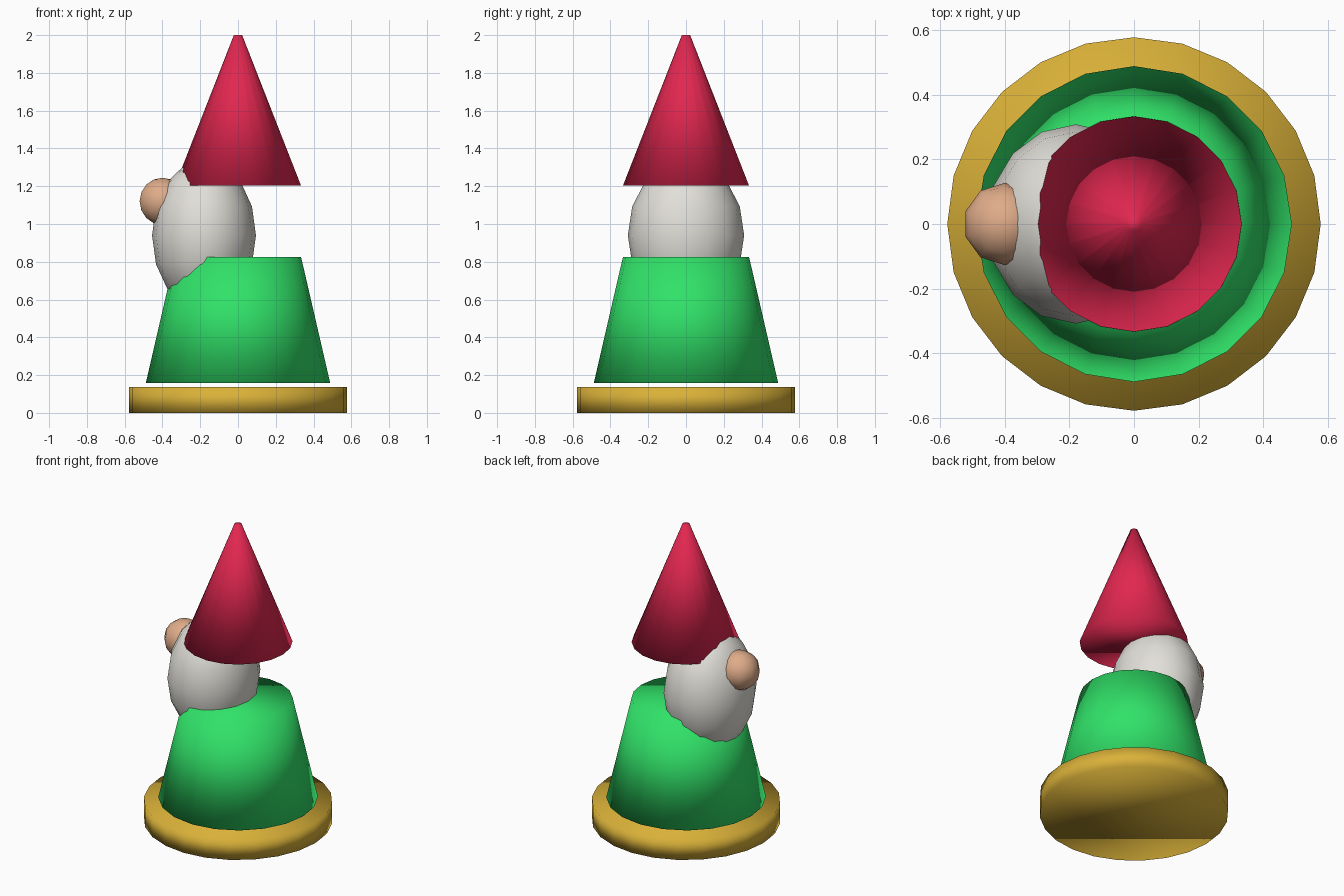
import bpy

cube = bpy.data.objects.get("Cube")
if cube:
    bpy.data.objects.remove(cube, do_unlink=True)


def material(name, rgb):
    mat = bpy.data.materials.new(name)
    mat.use_nodes = True
    colour = (*rgb, 1)
    mat.diffuse_color = colour
    mat.node_tree.nodes["Principled BSDF"].inputs["Base Color"].default_value = colour
    return mat


def finish(name, mat):
    obj = bpy.context.object
    obj.name = obj.data.name = name
    obj.data.materials.append(mat)
    bpy.ops.object.shade_smooth()
    return obj


def tapered(name, mat, sides, r_bottom, r_top, z_bottom, z_top):
    """Closed cone frustum standing between two heights."""
    bpy.ops.mesh.primitive_cone_add(
        vertices=sides, radius1=r_bottom, radius2=r_top,
        depth=z_top - z_bottom, location=(0, 0, (z_bottom + z_top) / 2))
    return finish(name, mat)


def ellipsoid(name, mat, segments, rings, centre, radii):
    bpy.ops.mesh.primitive_uv_sphere_add(
        segments=segments, ring_count=rings, radius=1, location=centre)
    bpy.context.object.scale = radii
    bpy.ops.object.transform_apply(location=False, rotation=False, scale=True)
    return finish(name, mat)


gold = material("gold", (0.70, 0.44, 0.04))
green = material("green", (0.03, 0.76, 0.14))
white = material("warm white", (0.76, 0.74, 0.69))
skin = material("skin", (0.74, 0.41, 0.25))
red = material("red", (0.76, 0.02, 0.08))

# Round plinth and coat, with a narrow gap between them
tapered("base", gold, 24, 0.577, 0.577, 0, 0.137)
tapered("body", green, 20, 0.488, 0.334, 0.158, 0.825)

# Beard and nose sit toward the right side
ellipsoid("beard", white, 16, 8, (-0.18, 0, 0.94), (0.275, 0.308, 0.4))
ellipsoid("nose", skin, 10, 8, (-0.40, 0, 1.12), (0.127, 0.127, 0.125))

# Pointed hat with a small blunt tip
tapered("hat", red, 20, 0.333, 0.022, 1.205, 2.0)
